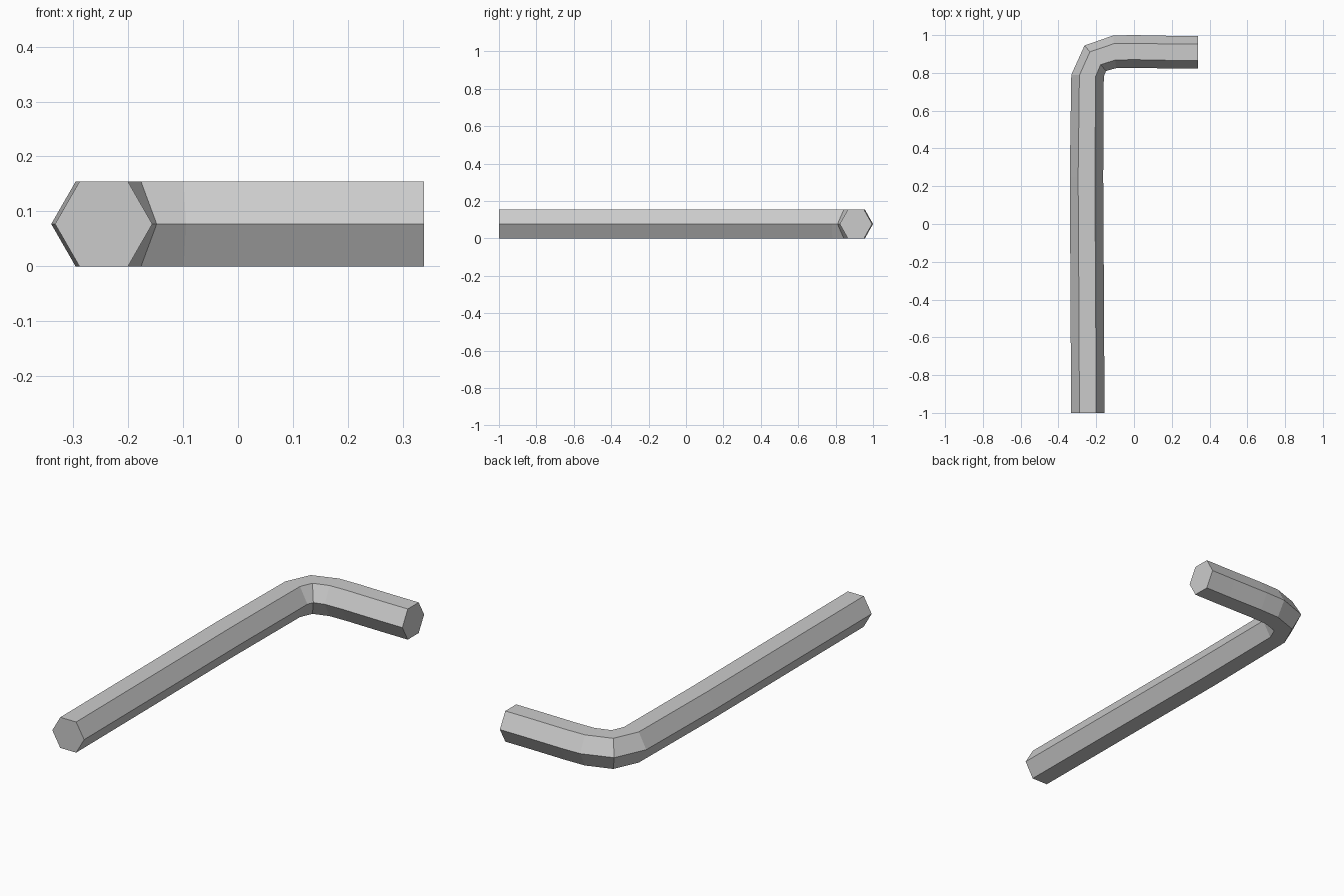
import bpy
import bmesh
from mathutils import Vector

cube = bpy.data.objects.get("Cube")
if cube:
    bpy.data.objects.remove(cube, do_unlink=True)

HEIGHT = 0.154

# Plain steel
steel = bpy.data.materials.new("light grey steel")
steel.use_nodes = True
colour = (0.6, 0.6, 0.6, 1)
steel.diffuse_color = colour
steel.node_tree.nodes["Principled BSDF"].inputs["Base Color"].default_value = colour

# Outer and inner corner of each hexagonal section, from long end to short end
sections = [
    ((-0.333, -1.0), (-0.156, -1.0)),
    ((-0.336, -0.4), (-0.159, -0.4)),
    ((-0.340, 0.25), (-0.163, 0.25)),
    ((-0.332, 0.79), (-0.160, 0.78)),
    ((-0.262, 0.945), (-0.148, 0.81)),
    ((-0.110, 0.998), (-0.095, 0.825)),
    ((0.0, 1.0), (0.0, 0.827)),
    ((0.2, 0.996), (0.2, 0.823)),
    ((0.339, 0.995), (0.339, 0.822)),
]


def hexagon(bm, outer, inner):
    a, b = Vector((*outer, 0)), Vector((*inner, 0))
    layout = [(0, 0.5), (0.25, 1), (0.75, 1), (1, 0.5), (0.75, 0), (0.25, 0)]
    return [bm.verts.new(a.lerp(b, t) + Vector((0, 0, h * HEIGHT))) for t, h in layout]


# Bent hexagonal bar: skin the sections and cap both ends
bm = bmesh.new()
rings = [hexagon(bm, *s) for s in sections]
for r, s in zip(rings, rings[1:]):
    for i in range(6):
        j = (i + 1) % 6
        bm.faces.new((r[i], r[j], s[j], s[i]))
bm.faces.new(rings[0])
bm.faces.new(rings[-1])
bmesh.ops.recalc_face_normals(bm, faces=bm.faces)

mesh = bpy.data.meshes.new("hex_key_bar")
bm.to_mesh(mesh)
bm.free()
mesh.materials.append(steel)
bar = bpy.data.objects.new("hex_key_bar", mesh)
bpy.context.collection.objects.link(bar)
